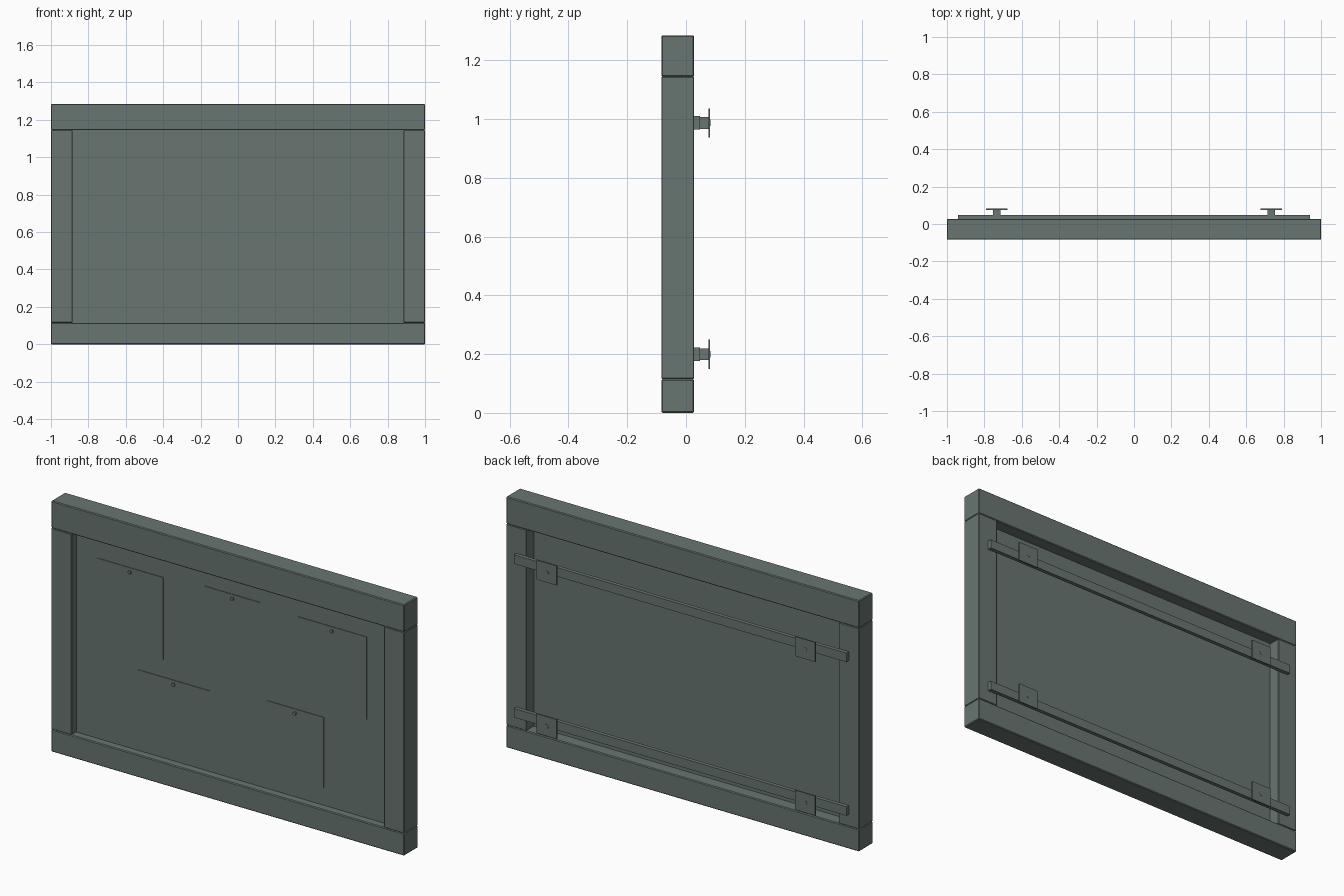
import bpy, math

if "Cube" in bpy.data.objects:
    bpy.data.objects.remove(bpy.data.objects["Cube"])

# one flat colour for the whole board
mat = bpy.data.materials.new("grey_green_metal")
mat.diffuse_color = (0.138, 0.178, 0.162, 1)
mat.use_nodes = True
mat.node_tree.nodes["Principled BSDF"].inputs["Base Color"].default_value = mat.diffuse_color


def box(name, x0, x1, y0, y1, z0, z1, bevel=0):
    bpy.ops.mesh.primitive_cube_add(
        size=1, location=((x0 + x1) / 2, (y0 + y1) / 2, (z0 + z1) / 2))
    o = bpy.context.object
    o.name = name
    o.scale = (x1 - x0, y1 - y0, z1 - z0)
    bpy.ops.object.transform_apply(location=False, rotation=False, scale=True)
    o.data.materials.append(mat)
    if bevel:
        m = o.modifiers.new("edge", 'BEVEL')
        m.width = bevel
        m.segments = 1
    return o


def disc(name, x, y0, y1, z, r):
    bpy.ops.mesh.primitive_cylinder_add(
        vertices=12, radius=r, depth=y1 - y0,
        location=(x, (y0 + y1) / 2, z), rotation=(math.pi / 2, 0, 0))
    o = bpy.context.object
    o.name = name
    o.data.materials.append(mat)
    bpy.ops.object.shade_smooth_by_angle()


FRONT, BACK = -0.084, 0.028
PANEL = -0.043

# frame beams and posts
box("top_beam", -1, 1, FRONT, BACK, 1.145, 1.285, 0.004)
box("bottom_beam", -1, 1, FRONT, BACK, 0, 0.115, 0.004)
box("left_post", -1, -0.885, FRONT, BACK, 0.115, 1.145, 0.003)
box("right_post", 0.885, 1, FRONT, BACK, 0.115, 1.145, 0.003)

# recessed panel
box("back_panel", -0.9, 0.9, PANEL, PANEL + 0.008, 0.1, 1.16)

# pinned sheets on the front: x0, x1, bottom, top
sheets = [(-0.767, -0.392, 0.62, 1.039), (-0.159, 0.159, 0.64, 1.058),
          (0.369, 0.761, 0.62, 1.043), (-0.54, -0.125, 0.177, 0.529),
          (0.193, 0.517, 0.205, 0.566)]
for x0, x1, z0, z1 in sheets:
    box("sheet", x0, x1, PANEL - 0.003, PANEL + 0.001, z0, z1)
    disc("pin", (x0 + x1) / 2, PANEL - 0.01, PANEL, z1 - 0.022, 0.009)

# mounting rails with standoffs and wall plates on the back
for z in (0.2, 0.987):
    box("rear_rail", -0.942, 0.942, BACK, BACK + 0.02, z - 0.023, z + 0.023)
    for x in (-0.733, 0.733):
        box("standoff", x - 0.02, x + 0.02, BACK + 0.02, 0.077,
            z - 0.02, z + 0.02)
        box("wall_plate", x - 0.057, x + 0.057, 0.076, 0.0825,
            z - 0.05, z + 0.05)
        disc("plate_bolt", x, 0.08, 0.084, z, 0.011)
